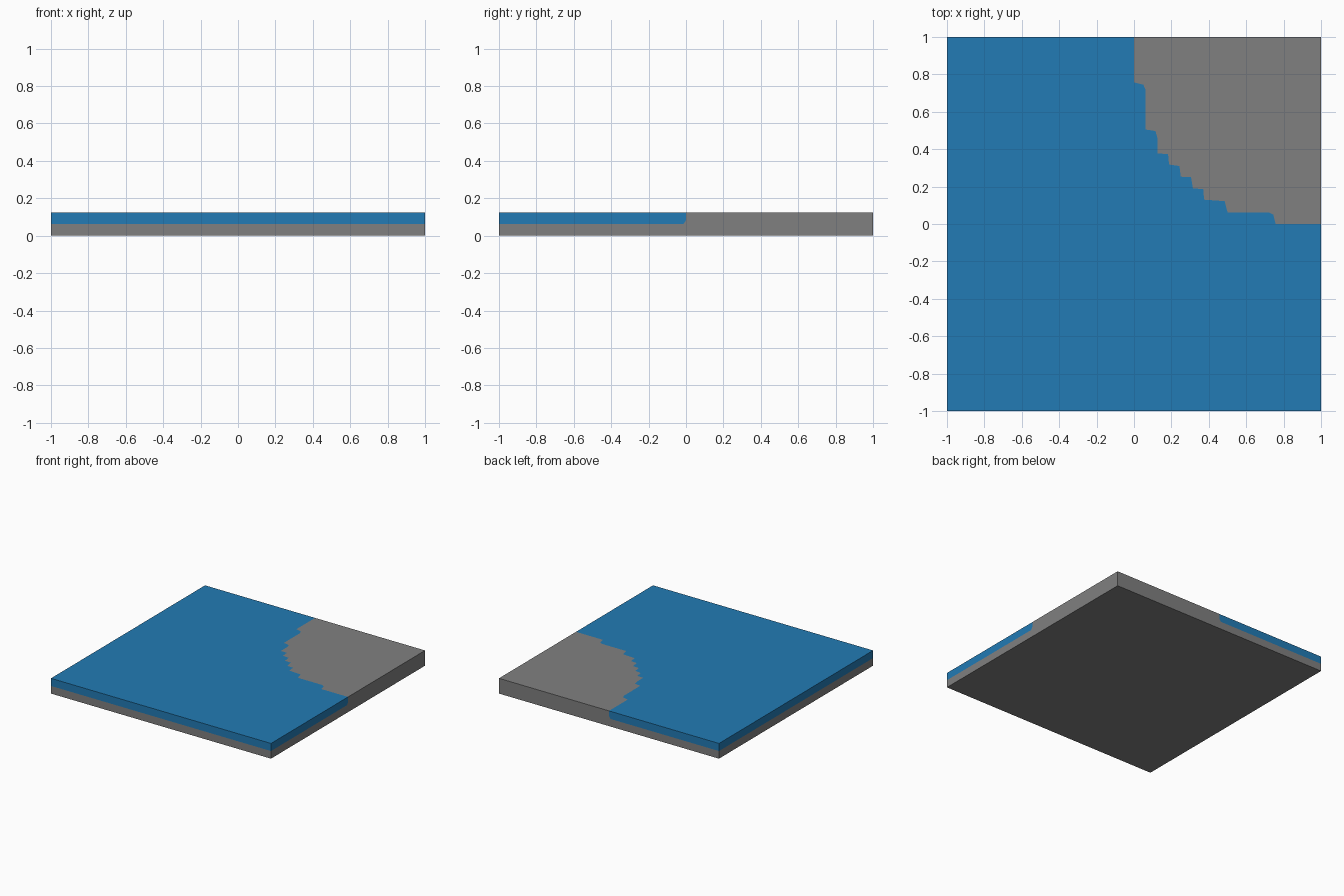
import bpy
import bmesh

if "Cube" in bpy.data.objects:
    bpy.data.objects.remove(bpy.data.objects["Cube"])

T, H = 0.0625, 0.125  # base layer height, full height


def material(name, rgb):
    m = bpy.data.materials.new(name)
    m.diffuse_color = (*rgb, 1)
    m.use_nodes = True
    m.node_tree.nodes["Principled BSDF"].inputs["Base Color"].default_value = m.diffuse_color
    return m


stone = material("stone grey", (0.216, 0.216, 0.216))
water = material("water blue", (0.016, 0.198, 0.462))


def add_object(name, bm, mat):
    bmesh.ops.recalc_face_normals(bm, faces=bm.faces)
    me = bpy.data.meshes.new(name)
    bm.to_mesh(me)
    bm.free()
    me.materials.append(mat)
    ob = bpy.data.objects.new(name, me)
    bpy.context.collection.objects.link(ob)
    return ob


def slab(name, mat):
    bm = bmesh.new()
    bmesh.ops.create_cube(bm, size=1)
    for v in bm.verts:
        v.co = (v.co.x * 2, v.co.y * 2, (v.co.z + 0.5) * H)
    return add_object(name, bm, mat)


# Stepped shoreline, from the back edge to the right edge
shore = [(0, 1.5), (0, .757), (.05, .745), (.0625, .715), (.0625, .505), (.115, .497),
         (.125, .46), (.125, .377), (.182, .374), (.1875, .318), (.243, .31),
         (.25, .253), (.305, .25), (.315, .19), (.37, .187), (.375, .13),
         (.485, .122), (.5, .0625), (.72, .0625), (.745, .05), (.757, 0), (1.5, 0)]
outer = [(1.5, -1.5), (-1.5, -1.5), (-1.5, 1.5)]

# Water volume with a chamfered lower shore edge, used as the cutter
bm = bmesh.new()
rings = []
for z, d in ((T, 0.014), (T + 0.02, 0), (0.3, 0)):
    rings.append([bm.verts.new((x - d, y - d, z)) for x, y in shore + outer])
n = len(rings[0])
for a, b in zip(rings, rings[1:]):
    for i in range(n):
        j = (i + 1) % n
        bm.faces.new((a[i], a[j], b[j], b[i]))
bm.faces.new(rings[0])
bm.faces.new(rings[-1])
bmesh.ops.triangulate(bm, faces=bm.faces)
cutter = add_object("water_cutter", bm, water)

# Grey ground and blue water, both cut from the same slab
for name, mat, op in (("ground", stone, 'DIFFERENCE'), ("water", water, 'INTERSECT')):
    ob = slab(name, mat)
    mod = ob.modifiers.new("cut", 'BOOLEAN')
    mod.operation = op
    mod.solver = 'EXACT'
    mod.object = cutter
    mod.material_mode = 'TRANSFER'
    # the hidden shared faces take the part's own colour
    mod.material_mode = 'INDEX'
    bpy.context.view_layer.objects.active = ob
    bpy.ops.object.modifier_apply(modifier=mod.name)

bpy.data.objects.remove(cutter)
